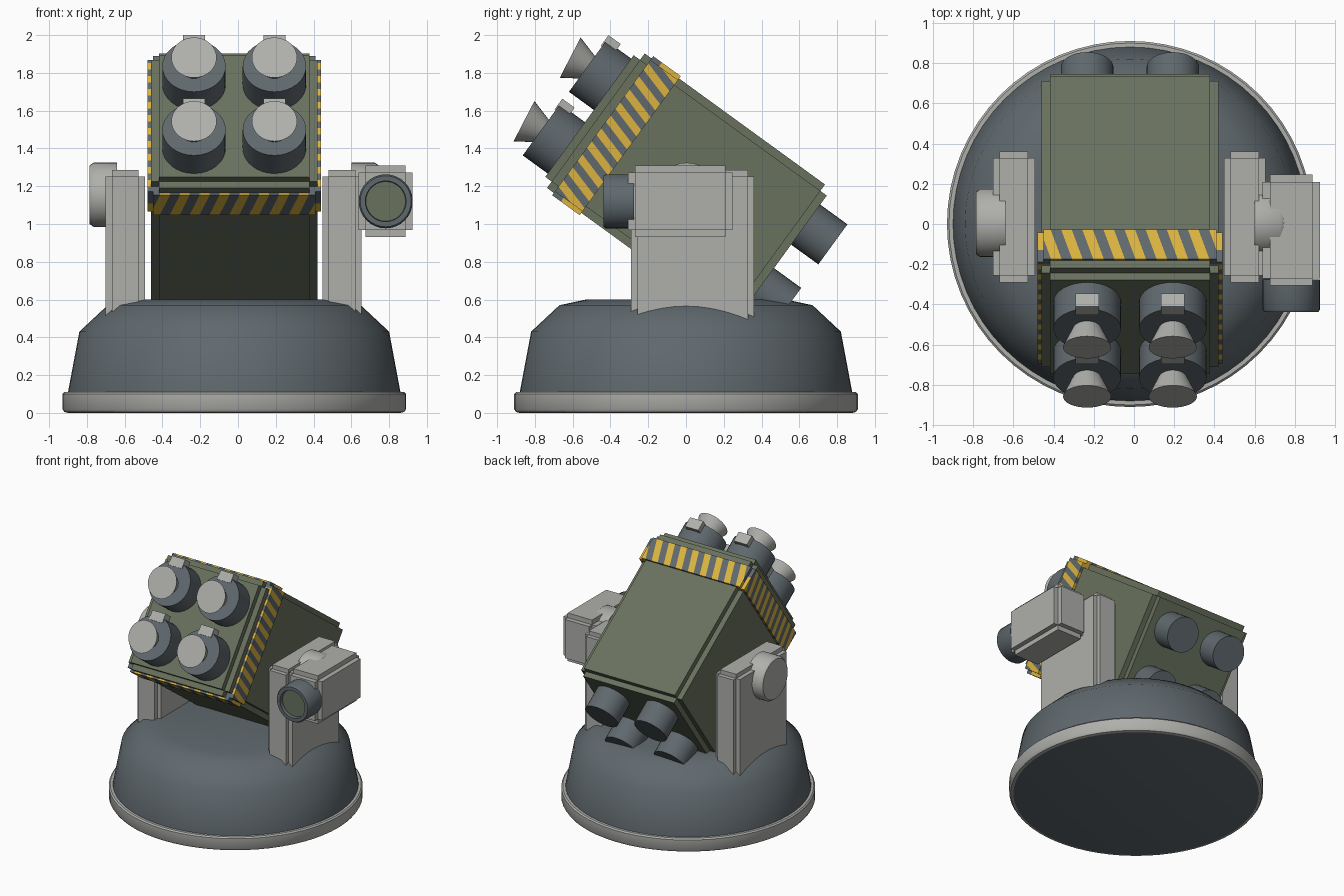
import bpy, bmesh, math
from mathutils import Matrix, Vector

cube = bpy.data.objects.get("Cube")
if cube:
    bpy.data.objects.remove(cube, do_unlink=True)


def material(name, rgb):
    m = bpy.data.materials.new(name)
    m.use_nodes = True
    color = (*rgb, 1)
    m.diffuse_color = color
    m.node_tree.nodes["Principled BSDF"].inputs["Base Color"].default_value = color
    return m


GREY = material("light_grey", (0.43, 0.43, 0.41))
SLATE = material("slate", (0.115, 0.14, 0.155))
OLIVE = material("olive", (0.14, 0.165, 0.11))
YELLOW = material("warning_yellow", (0.70, 0.45, 0.05))

CX = -0.02                                     # centre line of base and pod
POD = Matrix.Translation((CX, 0, 1.2)) @ Matrix.Rotation(math.radians(-36), 4, 'X')
FORWARD = Matrix.Rotation(math.radians(90), 4, 'X')


def at(x, y, z):
    return Matrix.Translation((x, y, z))


def finish(bm, name, mats, matrix, smooth=False):
    bmesh.ops.recalc_face_normals(bm, faces=bm.faces)
    mesh = bpy.data.meshes.new(name)
    for f in bm.faces:
        f.smooth = smooth
    bm.to_mesh(mesh)
    bm.free()
    for m in mats:
        mesh.materials.append(m)
    if smooth:
        mesh.set_sharp_from_angle(angle=math.radians(38))
    ob = bpy.data.objects.new(name, mesh)
    bpy.context.collection.objects.link(ob)
    ob.matrix_world = matrix
    return ob


def add_box(bm, half):
    bmesh.ops.create_cube(bm, size=2, matrix=Matrix.Diagonal((*half, 1)))


def box(name, mat, half, matrix):
    bm = bmesh.new()
    add_box(bm, half)
    return finish(bm, name, [mat], matrix)


def notched_box(name, mat, half, notch, matrix):
    """Box with stepped edges: three slabs, each full size on one axis."""
    bm = bmesh.new()
    for axis in range(3):
        add_box(bm, [h if i == axis else h - notch for i, h in enumerate(half)])
    return finish(bm, name, [mat], matrix)


def lathe(name, mats, profile, matrix, segs=32, bottom=0, top=0):
    """Turn (radius, height) points around local z and cap both ends."""
    bm = bmesh.new()
    rings = []
    for r, h in profile:
        rings.append([bm.verts.new((r * math.cos(a), r * math.sin(a), h))
                      for a in (math.tau * i / segs for i in range(segs))])
    for lo, hi in zip(rings, rings[1:]):
        for i in range(segs):
            j = (i + 1) % segs
            bm.faces.new((lo[i], lo[j], hi[j], hi[i]))
    bm.faces.new(rings[0][::-1]).material_index = bottom
    bm.faces.new(rings[-1]).material_index = top
    return finish(bm, name, mats, matrix, True)


def striped_plate(name, half, axis, centre, period):
    """Plate cut by slanted planes, with alternating colours."""
    bm = bmesh.new()
    add_box(bm, half)
    normal = Vector((0, 0.3, 0))
    normal[axis] = 1
    count = int(1.2 / period)
    for k in range(-count, count + 1):
        bmesh.ops.bisect_plane(bm, geom=bm.verts[:] + bm.edges[:] + bm.faces[:],
                               plane_co=normal * (k * period / 2) / normal.length_squared,
                               plane_no=normal)
    for f in bm.faces:
        t = f.calc_center_median().dot(normal)
        f.material_index = math.floor(t / (period / 2)) % 2
    return finish(bm, name, [YELLOW, SLATE], POD @ at(*centre))


# Base: rim ring and rounded dome
lathe("base_ring", [GREY, SLATE],
      [(0.88, 0), (0.90, 0.005), (0.91, 0.02), (0.91, 0.10), (0.90, 0.11), (0.87, 0.11)],
      at(CX, 0, 0), 64, bottom=1)
lathe("base_dome", [SLATE],
      [(0.88, 0.05), (0.88, 0.11), (0.82, 0.43), (0.67, 0.57), (0.53, 0.60)],
      at(CX, 0, 0), 64)

# Launcher pod
notched_box("pod_body", OLIVE, (0.44, 0.632, 0.44), 0.042, POD)

# Hazard band around the pod
for side, label in ((-1, "right"), (1, "left")):
    striped_plate(f"hazard_plate_{label}", (0.03, 0.09, 0.43), 2,
                  (side * 0.43, -0.455, 0), 0.085)
for side, label in ((-1, "bottom"), (1, "top")):
    striped_plate(f"hazard_plate_{label}", (0.43, 0.09, 0.03), 0,
                  (0, -0.455, side * 0.425), 0.105)

# Tubes, lids, hinges and exhausts in a two by two grid
for sx, xname in ((-1, "right"), (1, "left")):
    for sz, zname in ((-1, "lower"), (1, "upper")):
        x, z, tag = sx * 0.213, sz * 0.208, f"{zname}_{xname}"
        lathe(f"tube_{tag}", [SLATE], [(0.168, 0.6), (0.168, 0.795)],
              POD @ at(x, 0, z) @ FORWARD)
        lathe(f"tube_lid_{tag}", [GREY], [(0.05, 0), (0.12, 0.15)],
              POD @ at(x, -0.748, z + 0.005) @ Matrix.Rotation(math.radians(98.6), 4, 'X'))
        box(f"lid_hinge_{tag}", GREY, (0.058, 0.04, 0.035), POD @ at(x, -0.762, z + 0.163))
        lathe(f"exhaust_{tag}", [SLATE], [(0.131, -0.81), (0.131, -0.55)],
              POD @ at(x, 0, z) @ FORWARD)

# Support arms and pivot discs
for side, label in ((-1, "right"), (1, "left")):
    notched_box(f"support_arm_{label}", GREY, (0.104, 0.325, 0.44), 0.033,
                at(CX - 0.003 + side * 0.574, 0.035, 0.845))
    lathe(f"pivot_disc_{label}", [GREY],
          [(0.17, 0.62), (0.17, 0.745), (0.155, 0.765)],
          at(CX, 0.005, 1.155) @ Matrix.Rotation(math.radians(side * 90), 4, 'Y'))

# Sight box with lens on the left arm
notched_box("sight_box", GREY, (0.143, 0.277, 0.19), 0.037, at(0.782, -0.03, 1.12))
lathe("sight_lens", [SLATE, OLIVE],
      [(0.143, 0), (0.143, 0.15), (0.135, 0.162), (0.108, 0.162), (0.105, 0.135)],
      at(0.782, -0.275, 1.12) @ FORWARD, top=1)
